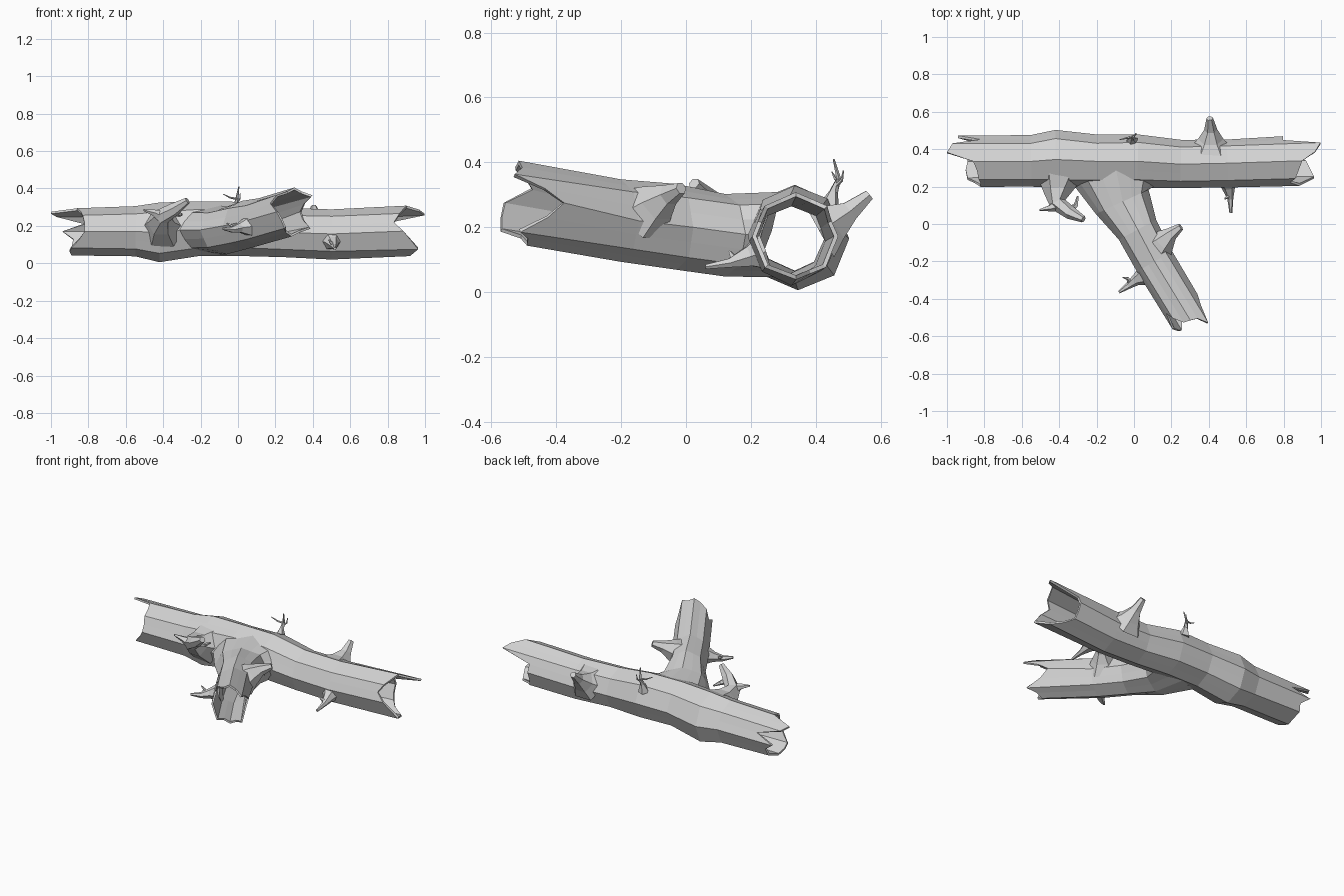
import bpy, bmesh, math, random
from mathutils import Vector

random.seed(4)
if "Cube" in bpy.data.objects:
    bpy.data.objects.remove(bpy.data.objects["Cube"], do_unlink=True)

wood = bpy.data.materials.new("pale grey wood")
wood.use_nodes = True
grey = (0.65, 0.65, 0.65, 1)
wood.diffuse_color = grey
wood.node_tree.nodes["Principled BSDF"].inputs["Base Color"].default_value = grey

UP = Vector((0, 0, 1))


def finish(name, bm):
    bmesh.ops.recalc_face_normals(bm, faces=bm.faces)
    mesh = bpy.data.meshes.new(name)
    bm.to_mesh(mesh)
    bm.free()
    mesh.materials.append(wood)
    obj = bpy.data.objects.new(name, mesh)
    bpy.context.collection.objects.link(obj)


def bridge(bm, a, b):
    n = len(a)
    for k in range(n):
        bm.faces.new((a[k], a[(k + 1) % n], b[(k + 1) % n], b[k]))


def section(centre, heading, w, h):
    """Slightly uneven octagon with a midpoint on every side."""
    side = UP.cross(heading).normalized()
    corners = []
    for k in range(8):
        a = math.radians(45 * k)
        r = random.uniform(0.97, 1.03)
        corners.append(centre + (side * math.cos(a) * w + UP * math.sin(a) * h) * r)
    ring = []
    for k in range(8):
        ring += [corners[k], (corners[k] + corners[(k + 1) % 8]) / 2]
    return ring


def hollow_log(name, stations, start_jag, end_jag, fit_root=False):
    """Thick-walled tube; the jag lists push out the splintered end points."""
    centres = [Vector(s[:3]) for s in stations]
    last = len(stations) - 1
    bm = bmesh.new()
    outer, inner = [], []
    for i, (c, s) in enumerate(zip(centres, stations)):
        d = centres[min(i + 1, last)] - centres[max(i - 1, 0)]
        d.z = 0
        d.normalize()
        ring = section(c, d, s[3], s[4])
        thin = 0.9 if i in (0, last) else 0.82
        hole = [c + (p - c) * thin for p in ring]
        for k in range(16):
            push = 0
            if i == 0 and start_jag:
                push = -start_jag[k]
            elif i == last:
                push = end_jag[k]
            for pts in (ring, hole):
                pts[k] = pts[k] + d * push
                if i == 0 and fit_root:  # seat the root on the round trunk
                    z = pts[k].z - 0.18
                    pts[k].y = 0.345 - math.sqrt(max(0, 0.135 ** 2 - z * z))
        outer.append([bm.verts.new(p) for p in ring])
        inner.append([bm.verts.new(p) for p in hole])
    for i in range(last):
        bridge(bm, outer[i], outer[i + 1])
        bridge(bm, inner[i + 1], inner[i])
    bridge(bm, inner[0], outer[0])
    bridge(bm, outer[last], inner[last])
    finish(name, bm)


def twig(name, points, radii, sides=6):
    """Solid tapering stub along a short path."""
    pts = [Vector(p) for p in points]
    last = len(pts) - 1
    bm = bmesh.new()
    rings = []
    for i, (p, r) in enumerate(zip(pts, radii)):
        q = (pts[min(i + 1, last)] - pts[max(i - 1, 0)]).to_track_quat('Z', 'Y')
        rings.append([bm.verts.new(p + q @ Vector((r * math.cos(k * math.tau / sides),
                                                   r * math.sin(k * math.tau / sides), 0)))
                      for k in range(sides)])
    for a, b in zip(rings, rings[1:]):
        bridge(bm, a, b)
    bm.faces.new(rings[0][::-1])
    bm.faces.new(rings[-1])
    finish(name, bm)


# Main trunk: x, y, z, half width, half height
hollow_log("trunk", [
    (-0.82, .335, .17, .14, .125),
    (-0.55, .335, .17, .138, .135),
    (-0.42, .345, .165, .155, .157),
    (-0.2, .335, .185, .14, .145),
    (0.02, .335, .185, .14, .143),
    (0.25, .32, .165, .13, .13),
    (0.5, .325, .157, .13, .133),
    (0.8, .335, .172, .135, .135)],
    [.12, 0, .15, .18, .04, .02, .01, 0, 0, .03, .07, .08, .07, .07, .07, .06],
    [.0, 0, .2, .17, .1, .08, .06, .03, .08, .12, .16, .14, .12, .05, .01, 0])

# Side limb, flared at the trunk and rising toward its broken end
hollow_log("side_limb", [
    (-.1, .23, .178, .235, .135),
    (-.06, .12, .178, .155, .128),
    (.02, -.03, .2, .115, .13),
    (.11, -.2, .22, .11, .128),
    (.25, -.43, .275, .108, .128)],
    None,
    [0, .06, .16, .11, .1, .09, .04, 0, .09, .11, .12, .07, .07, .09, .14, .05],
    fit_root=True)

# Back stub
twig("back_stub", [(.41, .41, .19), (.41, .455, .215), (.41, .505, .25), (.405, .565, .3)],
     [.11, .068, .035, .018])

# Thin forked sprout on top
twig("top_sprout", [(-.01, .44, .26), (-.01, .455, .31), (-.005, .47, .35), (.005, .455, .41)],
     [.035, .014, .008, .003], 5)
twig("top_sprout_fork", [(-.006, .468, .345), (-.04, .46, .35), (-.08, .45, .37)],
     [.007, .005, .002], 5)
twig("top_sprout_barb", [(-.008, .46, .325), (.01, .48, .345), (.012, .485, .375)],
     [.007, .005, .002], 5)

# Front right twig
twig("front_twig", [(.5, .24, .125), (.505, .195, .11), (.515, .135, .09), (.518, .06, .078)],
     [.065, .036, .016, .008])
twig("front_twig_barb", [(.51, .15, .1), (.485, .135, .125)], [.014, .004], 5)

# Front left stub with side spikes
twig("left_stub", [(-.4, .25, .19), (-.41, .17, .215), (-.405, .105, .25), (-.34, .06, .29),
                   (-.27, .025, .335)], [.12, .075, .045, .036, .018])
twig("left_stub_spike", [(-.41, .1, .25), (-.45, .085, .27), (-.505, .075, .285)],
     [.035, .018, .005], 5)
twig("left_stub_prong", [(-.35, .07, .28), (-.31, .1, .26), (-.3, .15, .26)],
     [.025, .013, .005], 5)

# Stub and twig on the side limb
twig("limb_stub", [(.12, -.13, .24), (.16, -.09, .275), (.2, -.052, .3), (.25, -.015, .32)],
     [.1, .066, .036, .019])
twig("limb_twig", [(.07, -.27, .2), (.01, -.3, .19), (-.03, -.33, .18), (-.08, -.365, .185)],
     [.065, .03, .018, .007])
twig("limb_twig_barb", [(-.02, -.315, .185), (-.035, -.29, .2), (-.06, -.285, .215)],
     [.014, .009, .003], 5)
